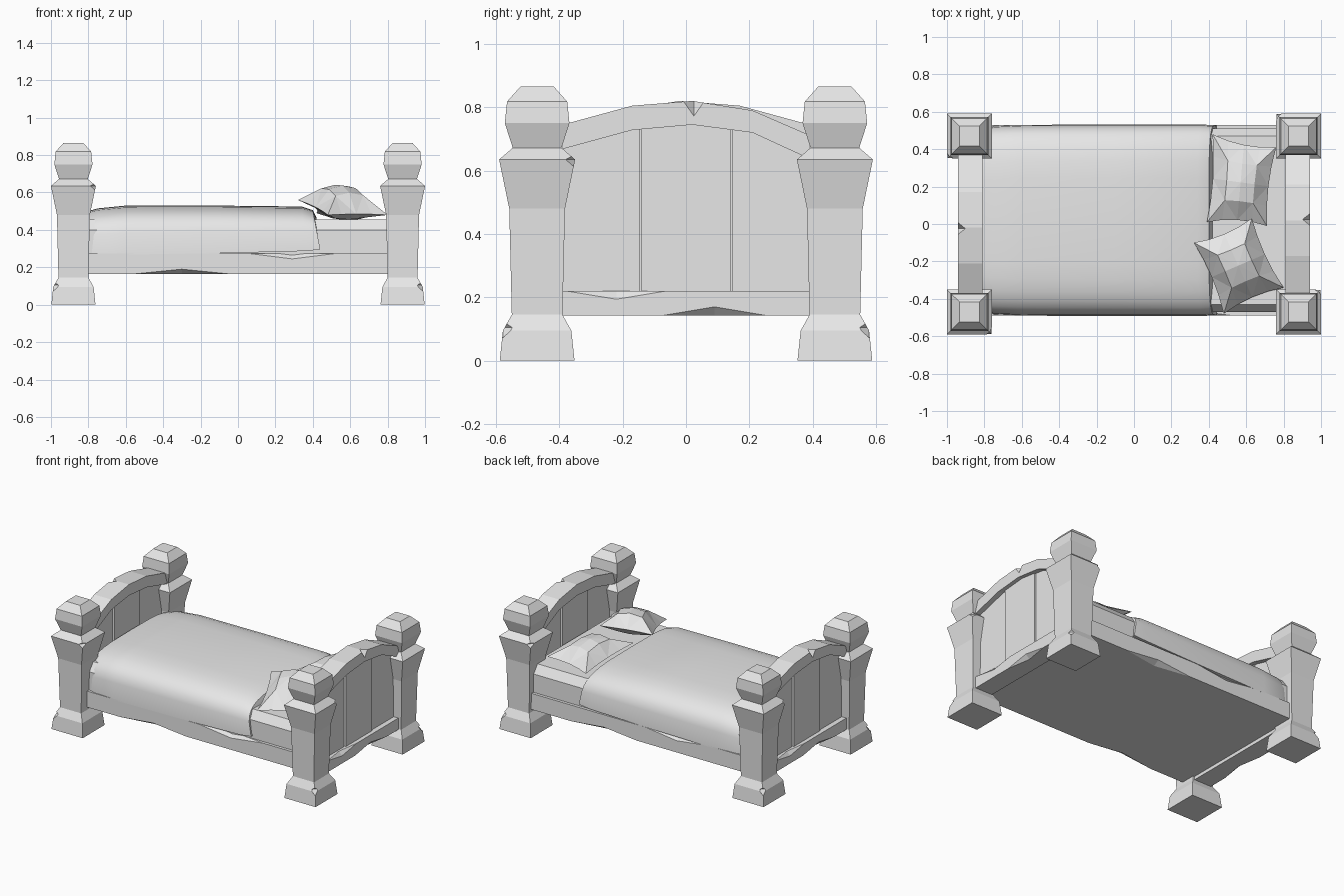
import bpy, bmesh, math
from mathutils import Vector

cube = bpy.data.objects.get("Cube")
if cube:
    bpy.data.objects.remove(cube, do_unlink=True)

grey = bpy.data.materials.new("plain_grey")
grey.use_nodes = True
grey.diffuse_color = (0.8, 0.8, 0.8, 1)
grey.node_tree.nodes["Principled BSDF"].inputs["Base Color"].default_value = (0.8, 0.8, 0.8, 1)


def make(name, bm):
    bmesh.ops.recalc_face_normals(bm, faces=bm.faces)
    mesh = bpy.data.meshes.new(name)
    bm.to_mesh(mesh)
    bm.free()
    mesh.materials.append(grey)
    obj = bpy.data.objects.new(name, mesh)
    bpy.context.collection.objects.link(obj)
    return obj


def loft(name, rings):
    """Skin a row of equal rings and cap both ends."""
    bm = bmesh.new()
    rows = [[bm.verts.new(p) for p in ring] for ring in rings]
    n = len(rows[0])
    for a, b in zip(rows, rows[1:]):
        for i in range(n):
            j = (i + 1) % n
            bm.faces.new((a[i], a[j], b[j], b[i]))
    bm.faces.new(rows[0])
    bm.faces.new(rows[-1])
    return make(name, bm)


def slab(name, outline, x0, x1):
    """Extrude a (y, z) outline along x."""
    return loft(name, [[(x, y, z) for y, z in outline] for x in (x0, x1)])


def chip(obj, spots):
    """Knock facets out of an object's edges with stretched octahedra."""
    for place, radii in spots:
        bm = bmesh.new()
        bmesh.ops.create_uvsphere(bm, u_segments=4, v_segments=2, radius=1)
        for v in bm.verts:
            v.co = Vector(c * r for c, r in zip(v.co, radii)) + Vector(place)
        cutter = make("chip_cutter", bm)
        cutter.hide_render = True
        mod = obj.modifiers.new("chip", 'BOOLEAN')
        mod.operation, mod.solver, mod.object = 'DIFFERENCE', 'EXACT', cutter
        bpy.context.view_layer.objects.active = obj
        bpy.ops.object.modifier_apply(modifier=mod.name)
        bpy.data.objects.remove(cutter, do_unlink=True)


def rect(y0, y1, z0, z1):
    return [(y0, z0), (y1, z0), (y1, z1), (y0, z1)]


# Corner posts: square turned profile with a faceted knob
profile = [(0, .118), (.095, .108), (.145, .08), (.48, .088), (.635, .12),
           (.672, .077), (.75, .102), (.818, .095), (.865, .053)]
corners = [("head_left_post", 1, 1), ("foot_left_post", -1, 1),
           ("foot_right_post", -1, -1), ("head_right_post", 1, -1)]
for k, (name, sx, sy) in enumerate(corners):
    post = loft(name, [[(-r, -r, z), (r, -r, z), (r, r, z), (-r, r, z)] for z, r in profile])
    chip(post, [((.108, .108, .105), (.035, .035, .035)),
                ((-.12, .12, .635), (.03, .04, .03))])
    post.location = (sx * .88, sy * .47, 0)
    post.rotation_euler.z = k * math.pi / 2

# Head and foot boards: arched cap, planks, lower rail
outer = [(-.39, .745), (-.17, .805), (.02, .82), (.21, .79), (.39, .712)]
inner = [(-.39, .668), (-.17, .728), (.02, .745), (.21, .72), (.39, .637)]


def arch_z(y):
    for (y0, z0), (y1, z1) in zip(inner, inner[1:]):
        if y <= y1:
            return z0 + (z1 - z0) * (y - y0) / (y1 - y0) + .02
    return inner[-1][1]


def plank(name, y0, y1, thick):
    steps = [y1 + (y0 - y1) * i / 4 for i in range(5)]
    return slab(name, [(y0, .2), (y1, .2)] + [(y, arch_z(y)) for y in steps], -thick, thick)


for end, x, turn in (("head", .875, 0), ("foot", -.875, math.pi)):
    cap = slab(end + "_arch", outer + inner[::-1], -.065, .065)
    chip(cap, [((.065, .025, .822), (.04, .035, .05))])
    rail = slab(end + "_rail", rect(-.4, .4, .142, .22), -.065, .065)
    chip(rail, [((.065, .09, .14), (.03, .18, .03)),
                ((.065, -.22, .222), (.025, .17, .028))])
    parts = [cap, rail,
             plank(end + "_panel_backing", -.39, .39, .012),
             plank(end + "_right_plank", -.39, -.146, .03),
             plank(end + "_middle_plank", -.14, .14, .038),
             plank(end + "_left_plank", .146, .39, .03)]
    for part in parts:
        part.location.x = x
        part.rotation_euler.z = turn

# Bed frame with worn edges
frame = slab("bed_frame", rect(-.49, .53, .165, .275), -.84, .84)
chip(frame, [((-.3, -.49, .165), (.25, .04, .025)),
             ((.29, -.49, .275), (.24, .03, .03)),
             ((.25, .53, .165), (.25, .04, .025)),
             ((-.3, .53, .275), (.24, .03, .03))])

# Mattress
slab("mattress", [(-.47, .26), (-.47, .4), (-.43, .455), (.47, .455), (.51, .4), (.51, .26)],
     -.8, .82)


# Blanket: softly squared dome draped over the mattress
def dome(x, width, top, base, lean=0):
    ring = []
    for i in range(17):
        a = math.pi * i / 16
        c, s = math.cos(a), max(math.sin(a), 0)
        y = .02 + width * math.copysign(abs(c) ** .5, c)
        low = 1 - s ** .5
        ring.append((x + lean * low, y, base + (top - base) * s ** .5))
    return ring


blanket = loft("blanket", [dome(-.82, .475, .495, .272), dome(-.75, .503, .515, .27),
                           dome(-.6, .51, .53, .268), dome(-.1, .512, .53, .275),
                           dome(.34, .512, .525, .287, .02), dome(.4, .508, .505, .295, .04),
                           dome(.42, .48, .465, .31, .01)])
bpy.ops.object.select_all(action='DESELECT')
blanket.select_set(True)
bpy.context.view_layer.objects.active = blanket
bpy.ops.object.shade_smooth_by_angle(angle=math.radians(30))


# Pillows: faceted cushions stretched between four corners
def pillow(name, a, b, c, d, rise, sag, n=4):
    a, b, c, d = map(Vector, (a, b, c, d))
    bm = bmesh.new()
    sides = []
    for height in (rise, -sag):
        grid = {}
        for i in range(n + 1):
            for j in range(n + 1):
                u, v = 2 * i / n - 1, 2 * j / n - 1
                pu = (u * (1 - .1 * (1 - v * v)) + 1) / 2
                pv = (v * (1 - .1 * (1 - u * u)) + 1) / 2
                p = a.lerp(b, pu).lerp(d.lerp(c, pu), pv)
                p.z += height * ((1 - u * u) * (1 - v * v)) ** .6
                grid[i, j] = bm.verts.new(p)
        for i in range(n):
            for j in range(n):
                quad = (grid[i, j], grid[i + 1, j], grid[i + 1, j + 1], grid[i, j + 1])
                split = (0, 1, 2), (0, 2, 3)
                if (i + j) % 2:
                    split = (0, 1, 3), (1, 2, 3)
                for t in split:
                    bm.faces.new([quad[k] for k in t])
        sides.append(grid)
    bmesh.ops.remove_doubles(bm, verts=bm.verts, dist=.0005)
    return make(name, bm)


pillow("left_pillow", (.39, .01, .53), (.71, -.01, .5), (.76, .41, .49), (.42, .48, .49), .09, .05)
pillow("right_pillow", (.48, -.48, .48), (.8, -.34, .48), (.63, .03, .59), (.32, -.1, .56), .11, .06)
